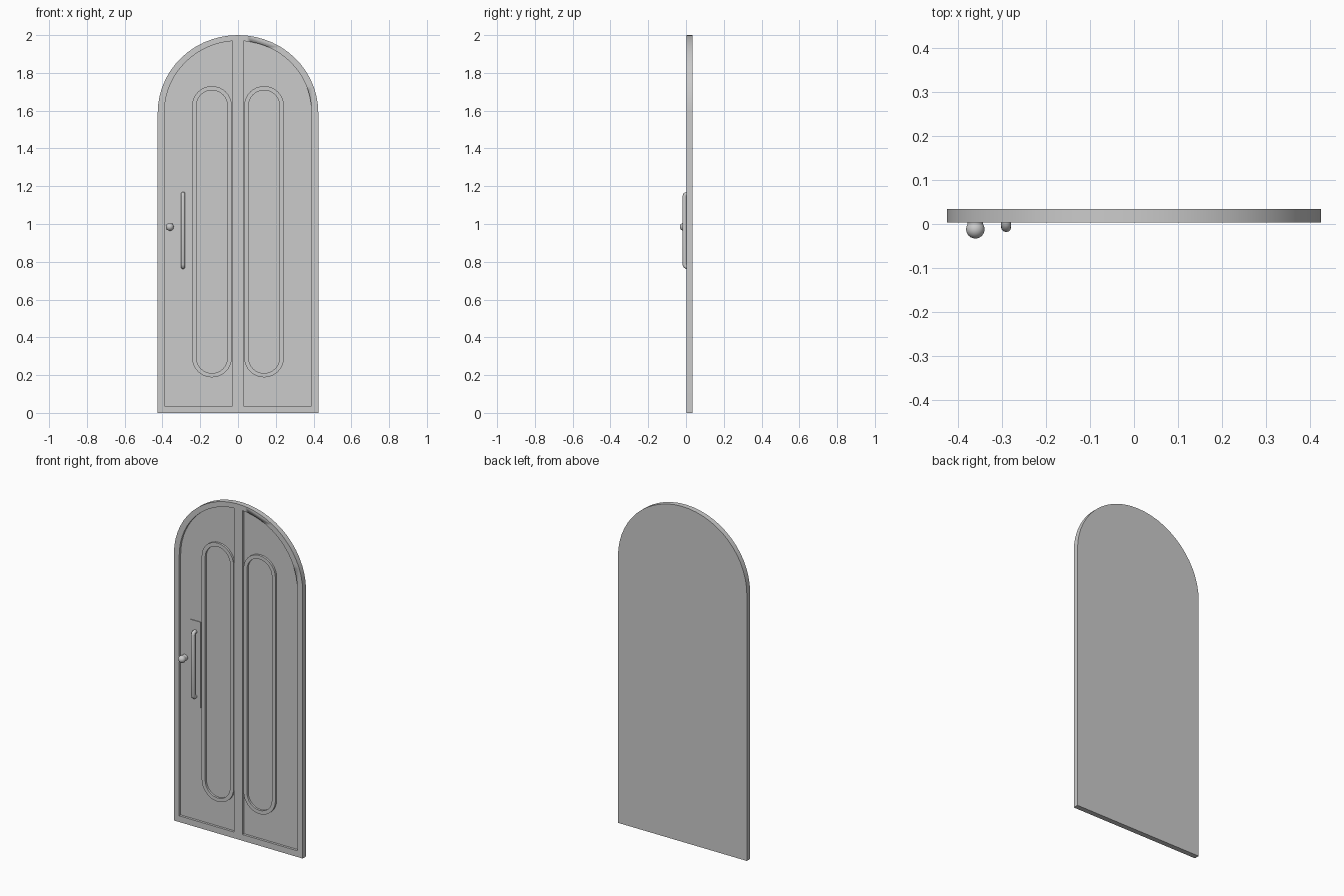
import bpy, bmesh, math
from mathutils import Matrix

if "Cube" in bpy.data.objects:
    bpy.data.objects.remove(bpy.data.objects["Cube"])

FRONT, PANEL, BACK = 0.003, 0.017, 0.034
SPRING = 1.59


def finish(name, bm, smooth=True):
    bmesh.ops.recalc_face_normals(bm, faces=bm.faces)
    me = bpy.data.meshes.new(name)
    bm.to_mesh(me)
    bm.free()
    ob = bpy.data.objects.new(name, me)
    bpy.context.collection.objects.link(ob)
    if smooth:
        bpy.ops.object.select_all(action='DESELECT')
        bpy.context.view_layer.objects.active = ob
        ob.select_set(True)
        bpy.ops.object.shade_smooth_by_angle(angle=math.radians(30))
    return ob


def arc(cx, cz, rx, rz, a0, a1, n):
    return [(cx + rx * math.cos(a0 + (a1 - a0) * i / n),
             cz + rz * math.sin(a0 + (a1 - a0) * i / n)) for i in range(n + 1)]


def loop(bm, pts, y):
    return [bm.verts.new((x, y, z)) for x, z in pts]


def bridge(bm, a, b):
    for i in range(len(a)):
        j = (i + 1) % len(a)
        bm.faces.new((a[i], a[j], b[j], b[i]))


def prism(name, pts, y0, y1):
    bm = bmesh.new()
    a, b = loop(bm, pts, y0), loop(bm, pts, y1)
    bridge(bm, a, b)
    bm.faces.new(a)
    bm.faces.new(b)
    return finish(name, bm)


def stadium(cx, z0, z1, r, n=16):
    return (arc(cx, z1 - r, r, r, 0, math.pi, n)
            + arc(cx, z0 + r, r, r, math.pi, 2 * math.pi, n))


# Arched door slab
door = prism("door_slab", [(-0.425, 0), (0.425, 0)]
             + arc(0, SPRING, 0.425, 2 - SPRING, 0, math.pi, 28), FRONT, BACK)

# Two sunken half-arch fields, leaving the border and centre stile
for side, label in ((-1, "left"), (1, "right")):
    top = arc(0, SPRING, 0.39, 1.97 - SPRING, 0, math.acos(0.028 / 0.39), 14)
    pts = [(0.028, 0.037), (0.39, 0.037)] + top
    cutter = prism(label + "_field_cutter", [(side * x, z) for x, z in pts], -0.05, PANEL)
    cutter.hide_render = True
    cutter.hide_set(True)
    mod = door.modifiers.new(label + "_field", 'BOOLEAN')
    mod.operation = 'DIFFERENCE'
    mod.solver = 'EXACT'
    mod.object = cutter

# Raised oval mouldings, mirrored
bm = bmesh.new()
outer, inner = stadium(0.138, 0.188, 1.73, 0.105), stadium(0.138, 0.21, 1.708, 0.082)
loops = [loop(bm, outer, PANEL), loop(bm, outer, 0.005),
         loop(bm, inner, 0.005), loop(bm, inner, PANEL)]
for a, b in zip(loops, loops[1:]):
    bridge(bm, a, b)
finish("oval_moulding", bm).modifiers.new("Mirror", 'MIRROR')

# Handle back plate
prism("handle_plate", [(-0.329, 0.71), (-0.257, 0.71), (-0.257, 1.223), (-0.329, 1.223)],
      0.013, PANEL)

# Pull handle: round bar with bent ends
cu = bpy.data.curves.new("pull_handle", 'CURVE')
cu.dimensions = '3D'
cu.bevel_depth = 0.0115
cu.bevel_resolution = 4
cu.use_fill_caps = True
half = [(0.014, 0.193), (0.003, 0.193), (-0.004, 0.189), (-0.007, 0.180)]
path = [(y, 0.966 + z) for y, z in half] + [(y, 0.966 - z) for y, z in reversed(half)]
sp = cu.splines.new('POLY')
sp.points.add(len(path) - 1)
for p, (y, z) in zip(sp.points, path):
    p.co = (-0.291, y, z, 1)
bpy.context.collection.objects.link(bpy.data.objects.new("pull_handle", cu))

# Round knob with its stem
bm = bmesh.new()
bmesh.ops.create_uvsphere(bm, u_segments=24, v_segments=16, radius=0.021,
                          matrix=Matrix.Translation((-0.361, -0.012, 0.985)))
finish("knob", bm)
bm = bmesh.new()
bmesh.ops.create_cone(bm, cap_ends=True, segments=24, radius1=0.018, radius2=0.018,
                      depth=0.022, matrix=Matrix.Translation((-0.361, 0.006, 0.985))
                      @ Matrix.Rotation(math.pi / 2, 4, 'X'))
finish("knob_stem", bm)
